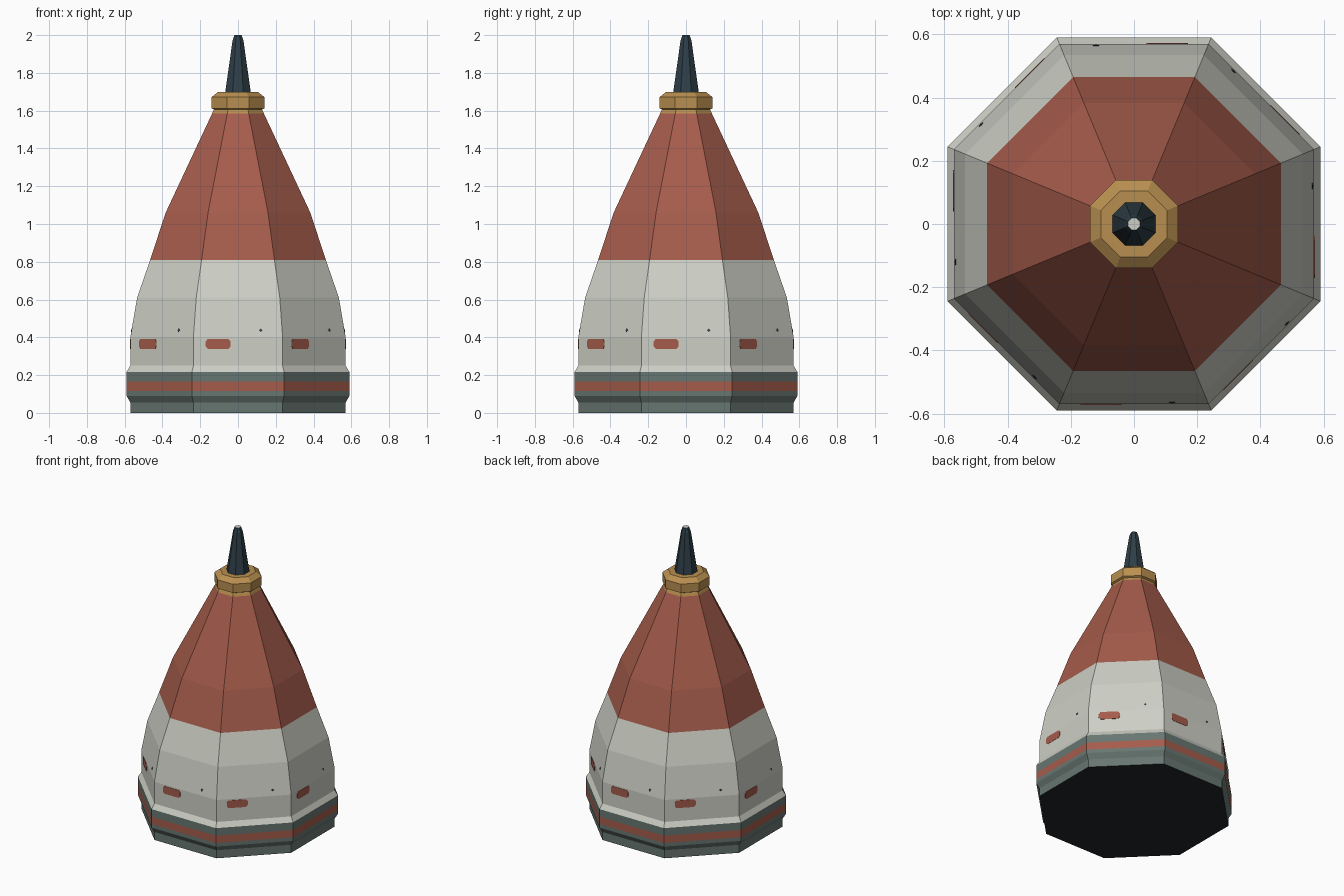
import bpy, bmesh, math
from mathutils import Vector

if "Cube" in bpy.data.objects:
    bpy.data.objects.remove(bpy.data.objects["Cube"])

SIDES = 8

def srgb(r, g, b):
    f = lambda c: c / 12.92 if c <= 0.04045 else ((c + 0.055) / 1.055) ** 2.4
    return [f(c / 255) for c in (r, g, b)] + [1]

def material(name, *rgb):
    m = bpy.data.materials.new(name)
    m.diffuse_color = srgb(*rgb)
    m.use_nodes = True
    m.node_tree.nodes["Principled BSDF"].inputs["Base Color"].default_value = m.diffuse_color
    return m

white = material("off_white", 205, 207, 197)
red = material("brick_red", 165, 92, 75)
teal = material("grey_teal", 103, 118, 113)
gold = material("brass", 185, 143, 80)
navy = material("dark_slate", 46, 63, 71)
black = material("near_black", 32, 38, 43)

def finish(name, bm, mats):
    mesh = bpy.data.meshes.new(name)
    bm.to_mesh(mesh)
    bm.free()
    for m in mats:
        mesh.materials.append(m)
    ob = bpy.data.objects.new(name, mesh)
    bpy.context.collection.objects.link(ob)
    return ob

def turned(name, profile, mats, bands, bottom=0, top=0):
    """Octagonal turning; profile holds (flat-side radius, z), bands one material index per step."""
    bm = bmesh.new()
    rings = []
    for r, z in profile:
        R = r / math.cos(math.pi / SIDES)
        angles = [(i + 0.5) * math.tau / SIDES for i in range(SIDES)]
        rings.append([bm.verts.new((R * math.cos(a), R * math.sin(a), z)) for a in angles])
    for lo, hi, band in zip(rings, rings[1:], bands):
        for i in range(SIDES):
            j = (i + 1) % SIDES
            bm.faces.new((lo[i], lo[j], hi[j], hi[i])).material_index = band
    bm.faces.new(rings[0][::-1]).material_index = bottom
    bm.faces.new(rings[-1]).material_index = top
    return finish(name, bm, mats)

# base ring with red stripe and pale upper chamfer
turned("base_ring",
       [(.57, 0), (.57, .055), (.59, .09), (.59, .115), (.59, .165), (.59, .217), (.57, .25)],
       [teal, red, white, black], [0, 0, 0, 1, 0, 2], bottom=3, top=2)

# main cone, white below and red above
turned("nose_cone",
       [(.57, .25), (.57, .40), (.534, .61), (.465, .81), (.383, 1.06), (.137, 1.585), (.126, 1.61)],
       [white, red, gold], [0, 0, 0, 1, 1, 2], bottom=0, top=2)

# brass collar
turned("collar", [(.126, 1.605), (.139, 1.612), (.139, 1.672), (.105, 1.70)],
       [gold], [0, 0, 0])

# tip probe with pale end
turned("tip_probe", [(.068, 1.695), (.029, 1.97), (.019, 2.0)],
       [navy, white], [0, 0], bottom=0, top=1)

def plates(name, outline, mat, s0, z0, radius, lean=0):
    """Thin plate on every flat side; outline in (sideways, up) around (s0, z0)."""
    bm = bmesh.new()
    for k in range(SIDES):
        a = k * math.tau / SIDES
        out = Vector((math.cos(a), math.sin(a), 0))
        side = Vector((-math.sin(a), math.cos(a), 0))
        inner, outer = ([bm.verts.new(out * (radius - lean * v + d) + side * (s0 + u)
                                      + Vector((0, 0, z0 + v)))
                         for u, v in outline] for d in (-.002, .002))
        bm.faces.new(outer)
        n = len(outline)
        for i in range(n):
            j = (i + 1) % n
            bm.faces.new((inner[i], inner[j], outer[j], outer[i]))
    return finish(name, bm, [mat])

# red marker on each side
plates("side_markers", [(-.055, -.026), (.055, -.026), (.066, -.013), (.066, .013),
                        (.055, .026), (-.055, .026), (-.066, .013), (-.066, -.013)],
       red, -.105, .365, .57)

# small rivet on each side
plates("rivets", [(-.009, 0), (0, -.009), (.009, 0), (0, .009)], navy, .12, .437, .5637, .17)
